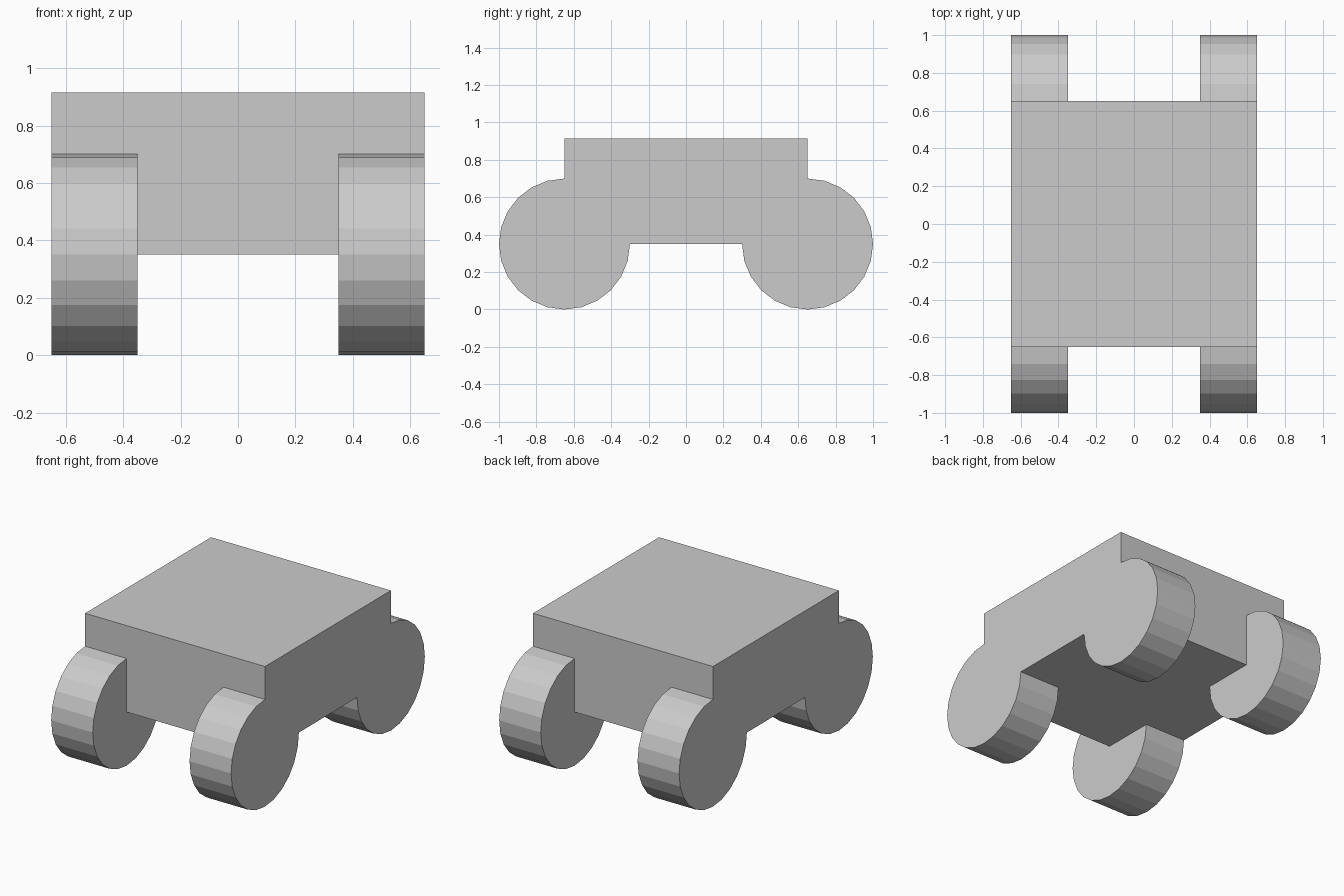
import bpy
from math import pi

if "Cube" in bpy.data.objects:
    bpy.data.objects.remove(bpy.data.objects["Cube"])

WHEEL_RADIUS = 0.35
WHEEL_WIDTH = 0.30
HALF = 0.65          # half width and half length of the body
BOTTOM, TOP = 0.35, 0.915

# Boxy body
bpy.ops.mesh.primitive_cube_add(size=1, location=(0, 0, (BOTTOM + TOP) / 2))
body = bpy.context.object
body.name = "body"
body.scale = (2 * HALF, 2 * HALF, TOP - BOTTOM)
bpy.ops.object.transform_apply(location=False, rotation=False, scale=True)


# Low-poly wheel lying along x, its outer cap flush with the body side
def add_wheel(name, side, end):
    bpy.ops.mesh.primitive_cylinder_add(
        vertices=24, radius=WHEEL_RADIUS, depth=WHEEL_WIDTH,
        location=(side * (HALF - WHEEL_WIDTH / 2), end * HALF, WHEEL_RADIUS),
        rotation=(0, pi / 2, 0))
    bpy.context.object.name = name


# Four wheels, one at each corner
for end, end_name in ((-1, "front"), (1, "back")):
    for side, side_name in ((-1, "left"), (1, "right")):
        add_wheel(f"{end_name}_{side_name}_wheel", side, end)
